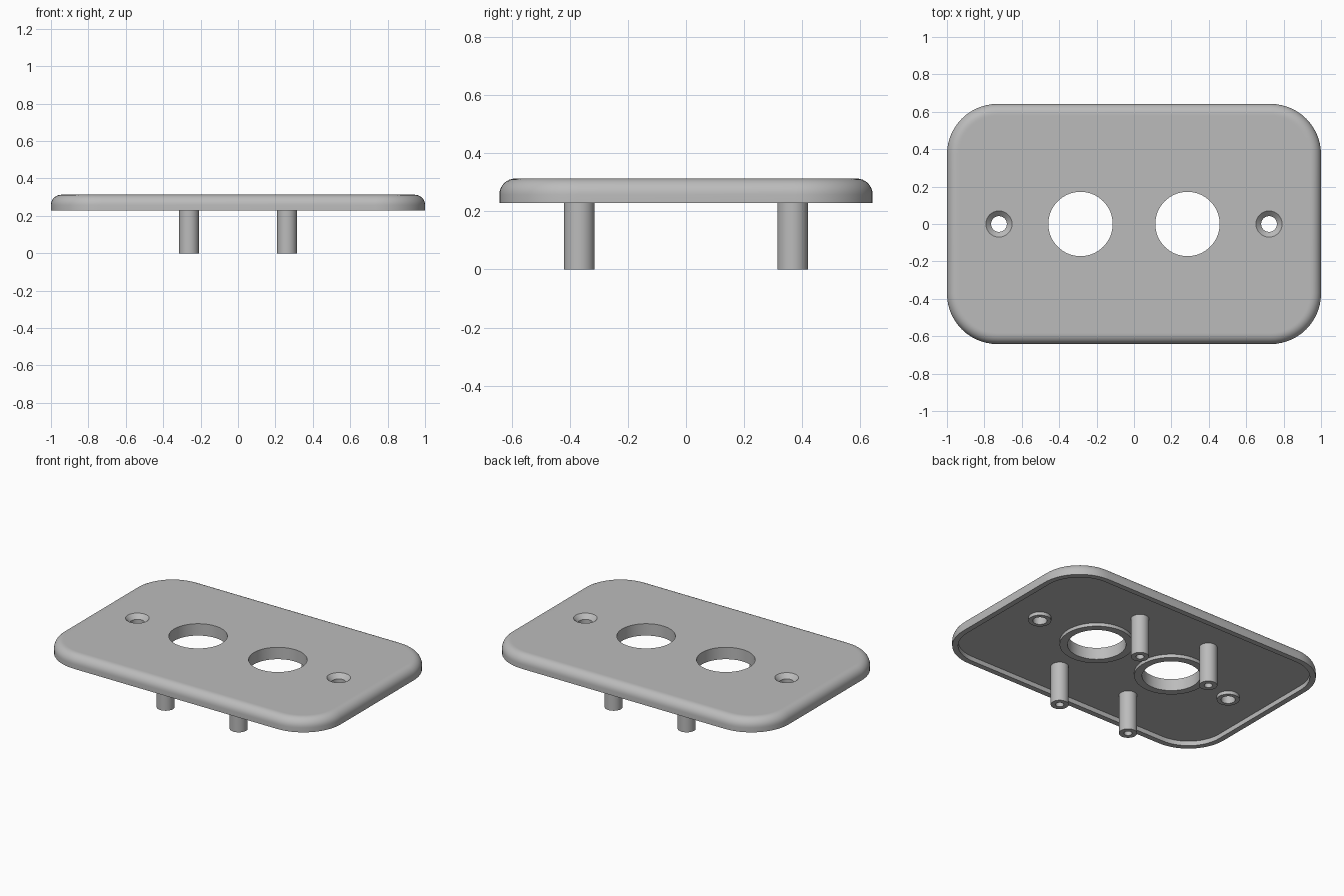
import bpy, bmesh
from math import pi, sin, cos

cube = bpy.data.objects.get("Cube")
if cube:
    bpy.data.objects.remove(cube, do_unlink=True)

# Main dimensions
HALF_X, HALF_Y, CORNER = 1.0, 0.642, 0.27
RIM_Z, FLOOR_Z, BOSS_Z, TOP_Z = 0.228, 0.258, 0.236, 0.313
EDGE, WALL = 0.055, 0.035
PORT_X, PORT_R = 0.286, 0.172
SCREW_X, SCREW_R, SINK_R = 0.722, 0.042, 0.07
POST_X, POST_Y, POST_R, PILOT_R = 0.262, 0.367, 0.053, 0.024

grey = bpy.data.materials.new("light grey plastic")
grey.use_nodes = True
COLOUR = (0.5, 0.5, 0.5, 1)
grey.diffuse_color = COLOUR
grey.node_tree.nodes["Principled BSDF"].inputs["Base Color"].default_value = COLOUR


def loft(name, rings, closed=False):
    """Skin a list of equal-length point rings; cap the ends unless closed."""
    bm = bmesh.new()
    loops = [[bm.verts.new(p) for p in ring] for ring in rings]
    n = len(loops[0])
    pairs = list(zip(loops, loops[1:]))
    if closed:
        pairs.append((loops[-1], loops[0]))
    else:
        bm.faces.new(loops[0])
        bm.faces.new(loops[-1])
    for a, b in pairs:
        for i in range(n):
            j = (i + 1) % n
            bm.faces.new((a[i], a[j], b[j], b[i]))
    bmesh.ops.recalc_face_normals(bm, faces=bm.faces)
    mesh = bpy.data.meshes.new(name)
    bm.to_mesh(mesh)
    bm.free()
    mesh.materials.append(grey)
    obj = bpy.data.objects.new(name, mesh)
    bpy.context.collection.objects.link(obj)
    return obj


def rounded_rect(inset, z, steps=14):
    """Outline of the plate, moved inwards by inset."""
    r = CORNER - inset
    points = []
    for k, (sx, sy) in enumerate([(1, 1), (-1, 1), (-1, -1), (1, -1)]):
        for i in range(steps + 1):
            a = (k + i / steps) * pi / 2
            points.append((sx * (HALF_X - CORNER) + r * cos(a),
                           sy * (HALF_Y - CORNER) + r * sin(a), z))
    return points


def lathe(name, profile, x, y, closed=False, n=64):
    """Turn a (radius, z) profile about a vertical axis at x, y."""
    rings = [[(x + r * cos(2 * pi * i / n), y + r * sin(2 * pi * i / n), z)
              for i in range(n)] for r, z in profile]
    return loft(name, rings, closed)


def activate(obj):
    bpy.ops.object.select_all(action='DESELECT')
    obj.select_set(True)
    bpy.context.view_layer.objects.active = obj


def smooth(obj):
    activate(obj)
    bpy.ops.object.shade_smooth_by_angle(angle=pi / 6)


# Face plate: hollow underside, square rim, rounded top edge
section = [(WALL, FLOOR_Z), (WALL, RIM_Z), (0, RIM_Z)]
for i in range(9):
    a = i / 8 * pi / 2
    section.append((EDGE * (1 - cos(a)), TOP_Z - EDGE * (1 - sin(a))))
section.append((EDGE + 0.008, TOP_Z))
plate = loft("face_plate", [rounded_rect(d, z) for d, z in section])

# Port holes and countersunk screw holes
sink_z = TOP_Z - (SINK_R - SCREW_R)
over = 0.02
cutters = []
for s in (-1, 1):
    cutters.append(lathe("port_cutter", [(PORT_R, 0.2), (PORT_R, 0.4)], s * PORT_X, 0))
    cutters.append(lathe("screw_cutter", [(SCREW_R, 0.2), (SCREW_R, sink_z),
                                          (SINK_R + over, TOP_Z + over)], s * SCREW_X, 0))
for cutter in cutters:
    cutter.hide_render = True
    mod = plate.modifiers.new("hole", 'BOOLEAN')
    mod.operation, mod.solver, mod.object = 'DIFFERENCE', 'EXACT', cutter
    activate(plate)
    bpy.ops.object.modifier_apply(modifier=mod.name)
    bpy.data.objects.remove(cutter, do_unlink=True)
smooth(plate)


def ring(name, inner, outer, low, high, x, y):
    smooth(lathe(name, [(inner, low), (outer, low), (outer, high), (inner, high)],
                 x, y, closed=True))


# Raised rings under the holes, and posts with pilot holes
for side, s in (("left", 1), ("right", -1)):
    ring(side + "_port_ring", PORT_R, 0.218, BOSS_Z, FLOOR_Z + 0.002, s * PORT_X, 0)
    ring(side + "_screw_ring", SCREW_R, 0.067, BOSS_Z, FLOOR_Z + 0.002, s * SCREW_X, 0)
    for end, t in (("front", -1), ("back", 1)):
        ring(f"{end}_{side}_post", PILOT_R, POST_R, 0, FLOOR_Z + 0.002,
             s * POST_X, t * POST_Y)
